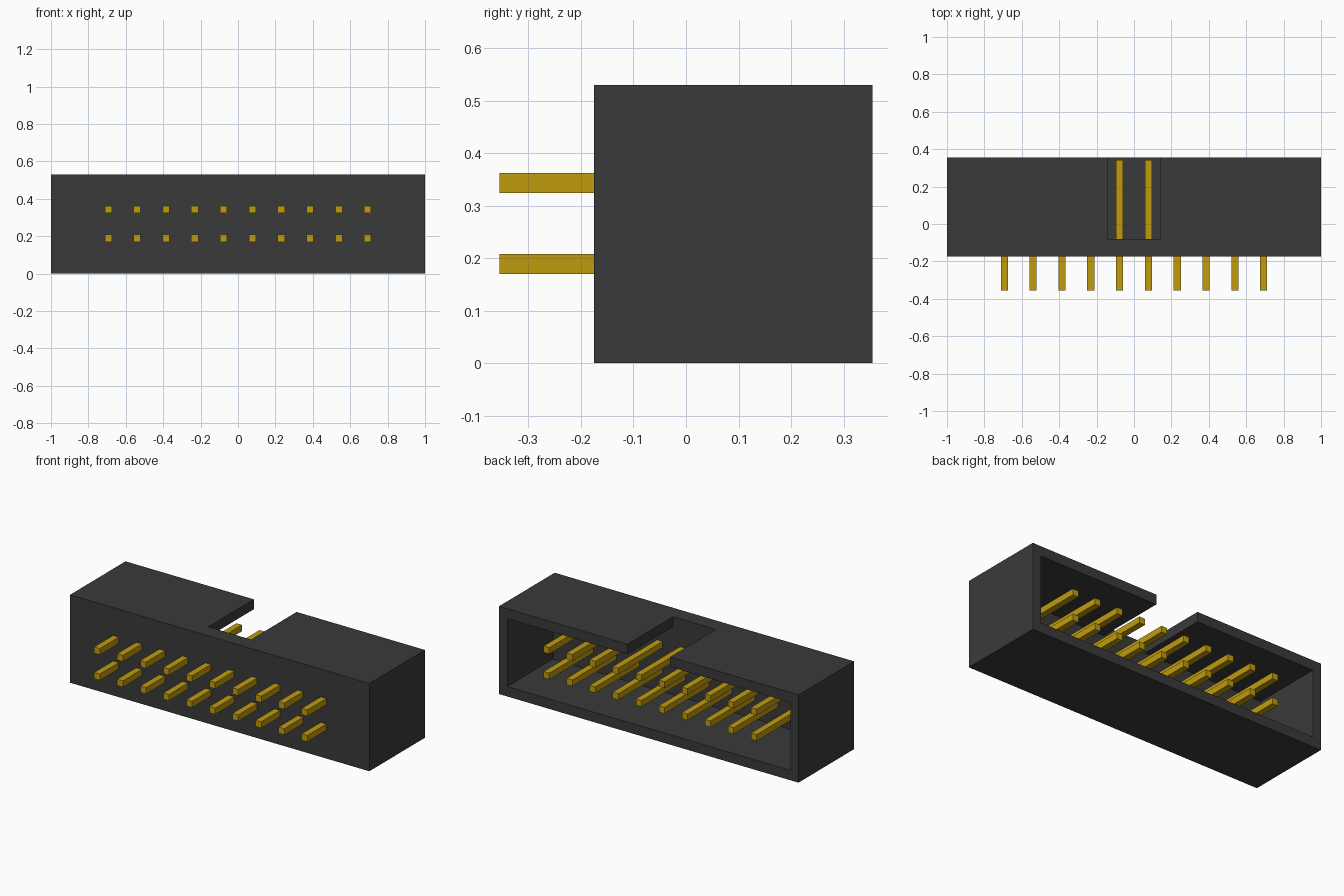
import bpy
from mathutils import Vector

default_cube = bpy.data.objects.get("Cube")
if default_cube:
    bpy.data.objects.remove(default_cube, do_unlink=True)


def make_material(name, rgb):
    mat = bpy.data.materials.new(name)
    mat.use_nodes = True
    color = (*rgb, 1.0)
    mat.diffuse_color = color
    mat.node_tree.nodes["Principled BSDF"].inputs["Base Color"].default_value = color
    return mat


def box(name, low, high, mat):
    """Axis-aligned box spanning two opposite corners."""
    low, high = Vector(low), Vector(high)
    bpy.ops.mesh.primitive_cube_add(size=1, location=(low + high) / 2)
    obj = bpy.context.object
    obj.name = obj.data.name = name
    obj.scale = high - low
    bpy.ops.object.transform_apply(location=False, rotation=False, scale=True)
    obj.data.materials.append(mat)
    return obj


def cut(target, cutter):
    """Subtract the cutter from the target, then discard the cutter."""
    mod = target.modifiers.new(cutter.name, 'BOOLEAN')
    mod.operation = 'DIFFERENCE'
    mod.solver = 'EXACT'
    mod.object = cutter
    cutter.hide_render = True
    bpy.context.view_layer.objects.active = target
    bpy.ops.object.modifier_apply(modifier=mod.name)
    bpy.data.objects.remove(cutter, do_unlink=True)


plastic = make_material("dark grey plastic", (0.042, 0.042, 0.042))
gold = make_material("gold metal", (0.53, 0.33, 0.004))

HEIGHT = 0.53
FRONT, FLOOR, BACK = -0.175, -0.08, 0.355
SIDE_WALL, WALL = 0.055, 0.06
NOTCH = 0.143

# Shroud: block with a deep socket open at the back and a keying notch on top
shroud = box("shroud", (-1, FRONT, 0), (1, BACK, HEIGHT), plastic)
cut(shroud, box("socket_cutter", (SIDE_WALL - 1, FLOOR, WALL),
                (1 - SIDE_WALL, BACK + 0.1, HEIGHT - WALL), plastic))
cut(shroud, box("notch_cutter", (-NOTCH, FLOOR, HEIGHT / 2),
                (NOTCH, BACK + 0.1, HEIGHT + 0.1), plastic))

# Contact pins: two rows of ten running through the socket floor
PITCH, HALF = 0.154, 0.019
COLUMNS = 10
for row, z in (("lower", 0.189), ("upper", 0.343)):
    for column in range(COLUMNS):
        x = (column - (COLUMNS - 1) / 2) * PITCH
        box(f"{row}_pin_{column + 1}", (x - HALF, -BACK, z - HALF),
            (x + HALF, 0.342, z + HALF), gold)
